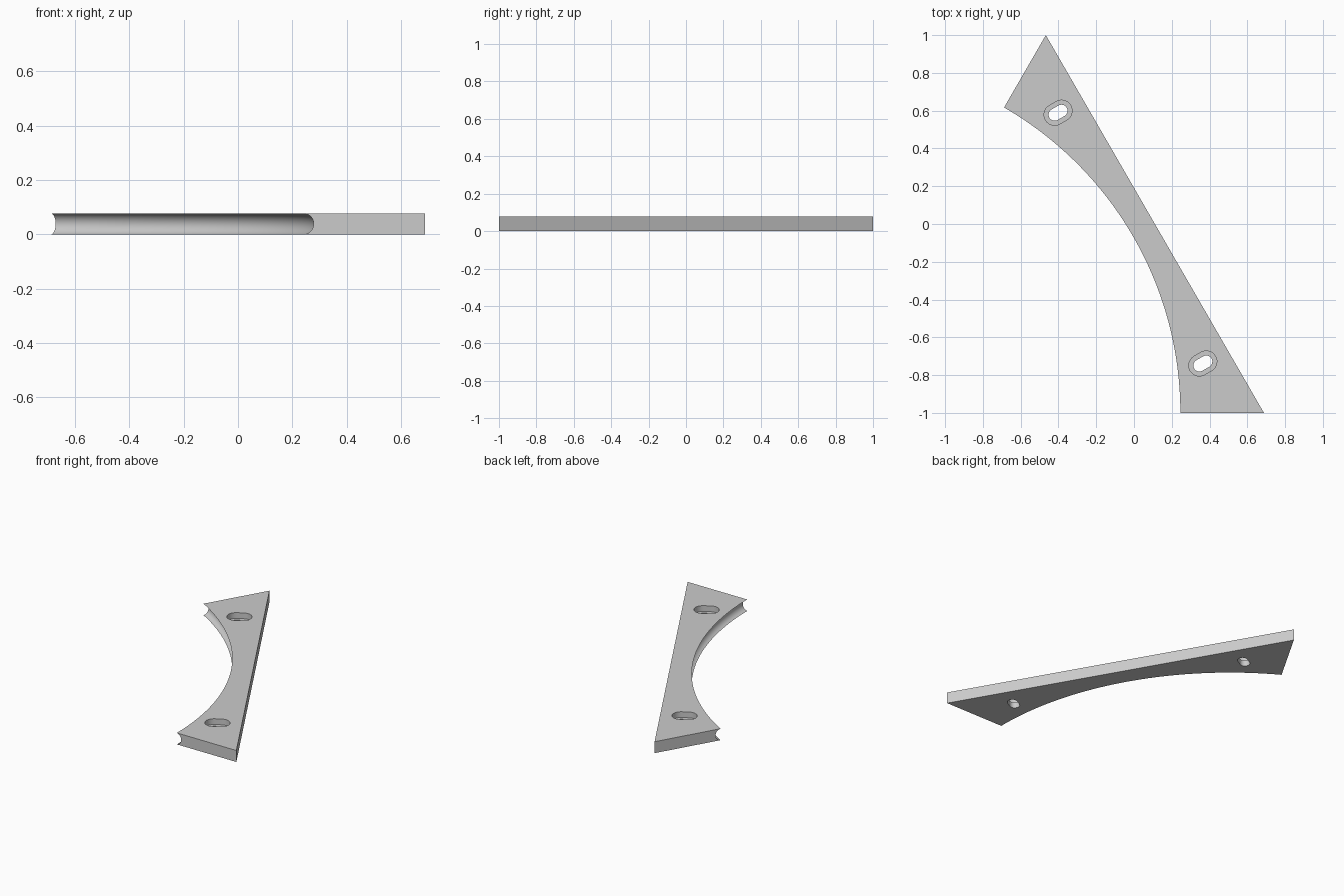
import bpy
import bmesh
from math import cos, sin, pi, radians, acos, sqrt
from mathutils import Vector

# Remove the default cube only
cube = bpy.data.objects.get("Cube")
if cube:
    bpy.data.objects.remove(cube, do_unlink=True)

HEIGHT = 0.077
INNER_R = 1.867           # radius of the concave edge
CHORD = 2.0               # distance from arc centre to the straight edge
SPAN = radians(60)
MID = SPAN / 2
CENTRE = Vector((-(INNER_R / 2 + CHORD / cos(MID)) / 2, -1, 0))
GROOVE_DEPTH = 0.033
STEPS, GROOVE_STEPS = 72, 20

grey = bpy.data.materials.new("light_grey")
grey.use_nodes = True
colour = (0.6, 0.6, 0.6, 1)
grey.diffuse_color = colour
grey.node_tree.nodes["Principled BSDF"].inputs["Base Color"].default_value = colour


def polar(radius, angle, z=0):
    return CENTRE + Vector((radius * cos(angle), radius * sin(angle), z))


def make_object(name, bm):
    bmesh.ops.recalc_face_normals(bm, faces=bm.faces)
    mesh = bpy.data.meshes.new(name)
    bm.to_mesh(mesh)
    bm.free()
    mesh.materials.append(grey)
    obj = bpy.data.objects.new(name, mesh)
    bpy.context.collection.objects.link(obj)
    return obj


def groove_profile():
    """Round hollow across the thickness, as (radius, z) pairs."""
    half = HEIGHT / 2
    r = (half ** 2 + GROOVE_DEPTH ** 2) / (2 * GROOVE_DEPTH)
    reach = acos((r - GROOVE_DEPTH) / r)
    points = []
    for i in range(GROOVE_STEPS + 1):
        a = reach * (2 * i / GROOVE_STEPS - 1)
        points.append((INNER_R + GROOVE_DEPTH - r + r * cos(a), half + r * sin(a)))
    return points


def make_plate():
    """Sweep the section round the arc, with the outer side kept straight."""
    bm = bmesh.new()
    profile = groove_profile()
    rings = []
    for i in range(STEPS + 1):
        angle = SPAN * i / STEPS
        outer = CHORD / cos(angle - MID)
        section = profile + [(outer, HEIGHT), (outer, 0)]
        rings.append([bm.verts.new(polar(r, angle, z)) for r, z in section])
    count = len(rings[0])
    for a, b in zip(rings, rings[1:]):
        for j in range(count):
            k = (j + 1) % count
            bm.faces.new((a[j], a[k], b[k], b[j]))
    bm.faces.new(rings[0])
    bm.faces.new(rings[-1])
    # Merge the strips on the flat sides
    bmesh.ops.dissolve_limit(bm, angle_limit=radians(0.1),
                             verts=bm.verts, edges=bm.edges)
    return make_object("curved_edge_plate", bm)


def make_slot(name, middle, radius, length, low, high):
    """Rounded slot pointing along the plate's axis of symmetry."""
    bm = bmesh.new()
    axis = Vector((cos(MID), sin(MID), 0))
    verts = []
    for side in (1, -1):
        for i in range(17):
            a = MID + (0 if side == 1 else pi) - pi / 2 + pi * i / 16
            p = middle + axis * side * length / 2
            verts.append(bm.verts.new(p + Vector((radius * cos(a), radius * sin(a), low))))
    face = bm.faces.new(verts)
    out = bmesh.ops.extrude_face_region(bm, geom=[face])
    top = [v for v in out["geom"] if isinstance(v, bmesh.types.BMVert)]
    bmesh.ops.translate(bm, verts=top, vec=(0, 0, high - low))
    obj = make_object(name, bm)
    obj.hide_render = True
    return obj


plate = make_plate()
bpy.context.view_layer.objects.active = plate
plate.select_set(True)

# Two counterbored slots, mirrored about the axis
cutters = []
for label, offset in (("front", -1), ("back", 1)):
    middle = polar(2.003, MID + offset * radians(22.5))
    cutters.append(make_slot(label + "_through_slot", middle, 0.032, 0.042, -0.05, 0.15))
    cutters.append(make_slot(label + "_counterbore", middle, 0.056, 0.042, 0.038, 0.15))

for cutter in cutters:
    cut = plate.modifiers.new(cutter.name, "BOOLEAN")
    cut.operation = "DIFFERENCE"
    cut.solver = "EXACT"
    cut.object = cutter
    bpy.ops.object.modifier_apply(modifier=cut.name)
for cutter in cutters:
    bpy.data.objects.remove(cutter, do_unlink=True)

bpy.ops.object.select_all(action="DESELECT")
plate.select_set(True)
bpy.context.view_layer.objects.active = plate
bpy.ops.object.shade_smooth_by_angle(angle=radians(30))
